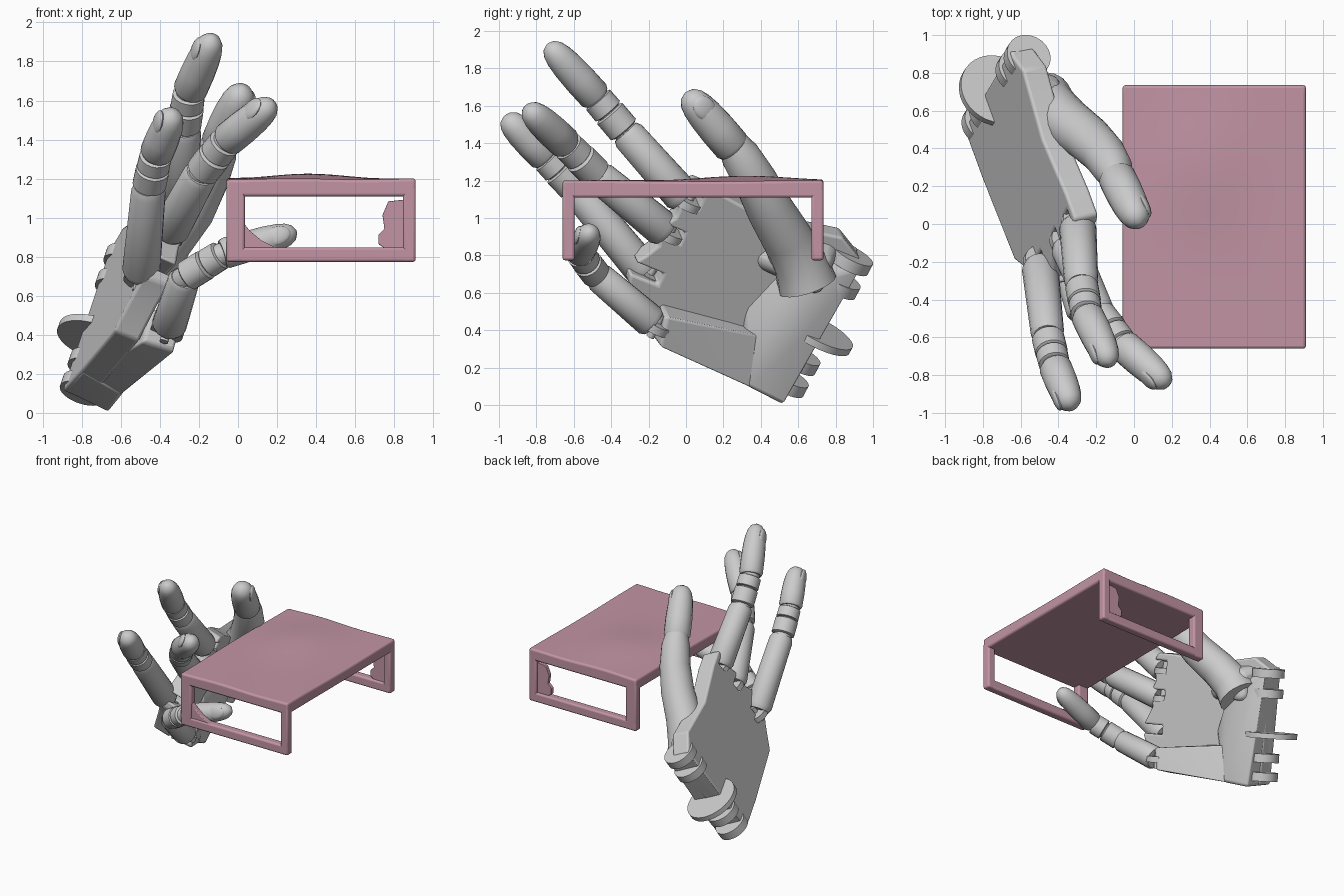
import bpy, bmesh, math
from mathutils import Vector, Matrix

if "Cube" in bpy.data.objects:
    bpy.data.objects.remove(bpy.data.objects["Cube"])

# Palm frame: U along the fingers, V across the palm, N out of the palm face
U = Vector((.321, -.879, .354)).normalized()
V = Vector((.29, .447, .846)).normalized()
N = V.cross(U)
O = Vector((-.9, .5, .1))
pink = bpy.data.materials.new("pink")
pink.diffuse_color = (.54, .30, .37, 1)
pink.use_nodes = True
pink.node_tree.nodes["Principled BSDF"].inputs["Base Color"].default_value = pink.diffuse_color


def loc(a, b, c):
    return O + U * a + V * b + N * c


def finish(name, bm, bevel=0, mat=None, angle=35):
    bmesh.ops.recalc_face_normals(bm, faces=bm.faces)
    me = bpy.data.meshes.new(name)
    bm.to_mesh(me)
    bm.free()
    ob = bpy.data.objects.new(name, me)
    bpy.context.collection.objects.link(ob)
    if mat:
        me.materials.append(mat)
    if bevel:
        m = ob.modifiers.new("bevel", 'BEVEL')
        m.width, m.segments, m.limit_method = bevel, 3, 'ANGLE'
    bpy.ops.object.select_all(action='DESELECT')
    ob.select_set(True)
    bpy.context.view_layer.objects.active = ob
    bpy.ops.object.shade_smooth_by_angle(angle=math.radians(angle))
    return ob


def hull(name, pts, bevel=.015, mat=None):
    bm = bmesh.new()
    for p in pts:
        bm.verts.new(p)
    r = bmesh.ops.convex_hull(bm, input=bm.verts[:])
    junk = {v for v in r["geom_interior"] + r["geom_unused"] if isinstance(v, bmesh.types.BMVert)}
    bmesh.ops.delete(bm, geom=list(junk), context='VERTS')
    bmesh.ops.dissolve_limit(bm, angle_limit=.02, verts=bm.verts[:], edges=bm.edges[:])
    return finish(name, bm, bevel, mat)


def prism(name, outline, offset, bevel=.012, mat=None):
    bm = bmesh.new()
    f = bm.faces.new([bm.verts.new(p) for p in outline])
    r = bmesh.ops.extrude_face_region(bm, geom=[f])
    bmesh.ops.translate(bm, vec=offset, verts=[v for v in r["geom"] if isinstance(v, bmesh.types.BMVert)])
    return finish(name, bm, bevel, mat)


def tube(name, pts, radii, seg=20):
    pts = [Vector(p) for p in pts]
    bm, rings = bmesh.new(), []
    for i, (p, r) in enumerate(zip(pts, radii)):
        d = (pts[min(i + 1, len(pts) - 1)] - pts[max(i - 1, 0)]).normalized()
        s = (V - d * V.dot(d)).normalized()
        t = d.cross(s)
        rings.append([bm.verts.new(p + (s * math.cos(k) + t * math.sin(k)) * r)
                      for k in (j * math.tau / seg for j in range(seg))])
    for a, b in zip(rings, rings[1:]):
        for j in range(seg):
            bm.faces.new((a[j], a[(j + 1) % seg], b[(j + 1) % seg], b[j]))
    bm.faces.new(rings[0])
    bm.faces.new(rings[-1])
    return finish(name, bm, angle=40)


def disc(name, centre, axis, r, depth):
    bm = bmesh.new()
    M = Matrix.Translation(centre) @ Vector(axis).to_track_quat('Z', 'Y').to_matrix().to_4x4()
    bmesh.ops.create_cone(bm, cap_ends=True, segments=32, radius1=r, radius2=r, depth=depth, matrix=M)
    return finish(name, bm)


def segment(name, p, q, r0, r1):
    p, q = Vector(p), Vector(q)
    tube(name, [p.lerp(q, t) for t in (0, .06, .5, .94, 1)],
         [r0 * .85, r0, (r0 + r1) / 2, r1, r1 * .85])


def fingertip(name, p, q, r, up):
    p, q = Vector(p), Vector(q)
    prof = ((0, .88), (.05, 1), (.35, 1), (.6, .95), (.76, .86), (.88, .72), (.96, .48), (1, .12))
    tube(name + "_tip", [p.lerp(q, t) for t, _ in prof], [r * k for _, k in prof])
    # nail plate
    d = (q - p).normalized()
    n = Vector(up)
    n = (n - d * n.dot(d)).normalized()
    R = Matrix((d, n.cross(d), n)).transposed().to_4x4()
    bm = bmesh.new()
    bmesh.ops.create_uvsphere(bm, u_segments=16, v_segments=10, radius=1,
                              matrix=Matrix.Translation(p.lerp(q, .72) + n * r * .66) @ R
                              @ Matrix.Diagonal((.075, r * .62, r * .26, 1)))
    finish(name + "_nail", bm)


# Fingers: knuckle, middle joint, end joint, tip, radius, nail direction
fingers = {
    "index_finger": ((-.30, .01, 1.07), (-.28, -.31, 1.43), (-.25, -.48, 1.63), (-.125, -.74, 1.915), .088, (-.3, -.5, .5)),
    "middle_finger": ((-.36, -.09, .90), (-.2, -.46, 1.20), (-.06, -.64, 1.38), (.18, -.85, 1.575), .088, (.1, -.6, .5)),
    "ring_finger": ((-.50, -.20, .67), (-.46, -.58, 1.13), (-.42, -.75, 1.31), (-.33, -.97, 1.53), .087, (-.2, -.6, .5)),
    "little_finger": ((-.36, -.16, .41), (-.29, -.47, .67), (-.08, -.57, .80), (.30, -.51, .915), .08, (.1, -1, .2)),
}
for name, (k, m, e, t, r, up) in fingers.items():
    k, m, e, t = map(Vector, (k, m, e, t))
    segment(name + "_proximal", k.lerp(m, .05), m.lerp(e, .08), r * 1.12, r * 1.02)
    segment(name + "_middle", m.lerp(e, .12), m.lerp(e, .6), r, r)
    segment(name + "_band", m.lerp(e, .62), m.lerp(e, .96), r * .97, r * .95)
    fingertip(name, e, t, r, up)
    tube(name + "_core", [k.lerp(m, .8), m, e, e.lerp(t, .2)], [r * .75] * 4)
    disc(name + "_hinge_tongue", k, V, .085, .045)
    disc(name + "_hinge_pin", k, V, .022, .14)

# Thumb
tube("thumb_base", [(-.48, .65, .63), (-.44, .61, .75), (-.36, .54, .88), (-.24, .45, 1.03),
                    (-.16, .37, 1.19), (-.11, .29, 1.32), (-.09, .24, 1.40)],
     [.16, .145, .135, .125, .115, .105, .08])
fingertip("thumb", (-.095, .255, 1.36), (.03, .0, 1.655), .1, (.7, -.1, .4))

# Palm plate with a slot at each knuckle
edge = [(0, 0), (.3, 0), (.8, .03), (.95, .17)]
for b, f in ((.34, 1.09), (.6, 1.04), (.82, 1.03)):
    edge += [(f - .02, b - .09), (f, b - .035), (.92, b - .035), (.92, b + .035), (f, b + .035), (f - .03, b + .09)]
edge += [(.85, .91), (.5, .87), (.12, .94), (-.03, .86)]
prism("palm_plate", [loc(a, b, 0) for a, b in edge], N * .14, .015)

# Heel of the palm, thumb mound and outer palm block
hull("palm_heel", [loc(*p) for p in ((0, 0, 0), (-.03, .88, 0), (.3, 0, 0), (.35, .88, 0),
                                     (.02, -.02, .26), (-.03, .84, .2), (.12, .3, .26), (.42, .35, .13),
                                     (.24, .0, .26), (.3, .6, .22))], .02)
hull("thumb_mound", [loc(*p) for p in ((.05, .55, .05), (.08, .91, .05), (.46, .86, .05), (.55, .6, .1),
                                       (.12, .62, .26), (.14, .84, .24), (.36, .83, .22), (.36, .66, .25))], .05)
hull("outer_palm_block", [loc(*p) for p in ((.15, 0, .02), (.15, .3, .02), (.2, .0, .25), (.3, .27, .2),
                                            (.82, .03, .16), (.86, .21, .13), (.82, .05, .33),
                                            (.86, .21, .31))], .02)

# Wrist hinge prongs and the large central disc
for b in (.06, .2, .68, .83):
    disc("wrist_prong", loc(.01, b, .1), V, .12, .065)
disc("wrist_disc", loc(-.03, .37, .08), V, .2, .04)

# Table top with a soft hump
X0, X1, Y0, Y1 = -.06, .91, -.66, .735
bm = bmesh.new()
n = 28
bmesh.ops.create_grid(bm, x_segments=n, y_segments=n, size=.5)
r = bmesh.ops.extrude_face_region(bm, geom=bm.faces[:])
top = {v for v in r["geom"] if isinstance(v, bmesh.types.BMVert)}
for v in bm.verts:
    x, y = v.co.x, v.co.y
    v.co = ((X0 + X1) / 2 + x * (X1 - X0), (Y0 + Y1) / 2 + y * (Y1 - Y0), 1.095)
    if v in top:
        hump = .025 * math.exp(-((v.co.x - .33) / .28) ** 2 - ((v.co.y - .3) / .33) ** 2)
        v.co.z = 1.185 + hump + .003 * math.sin(9 * x + 7 * y)
finish("table_top", bm, .015, pink)


# Open rectangular end frames
def box(name, x0, x1, y0, y1, z0, z1):
    hull(name, [(x, y, z) for x in (x0, x1) for y in (y0, y1) for z in (z0, z1)], .014, pink)


for side, y in (("front", Y0), ("back", Y1 - .065)):
    box(side + "_left_leg", X0, .035, y, y + .065, .76, 1.15)
    box(side + "_right_leg", X1 - .065, X1, y, y + .065, .76, 1.15)
    box(side + "_bottom_rail", X0, X1, y, y + .065, .76, .835)
prism("front_gusset", [(x, Y0 + .01, z) for x, z in ((.02, .97), (.06, .92), (.12, .87), (.2, .83), (.02, .8))],
      Vector((0, .04, 0)), .005, pink)
prism("back_web", [(x, Y1 - .05, z) for x, z in ((.86, 1.08), (.77, 1.07), (.74, 1.0), (.75, .93), (.72, .9),
                                                 (.72, .85), (.8, .8), (.86, .8))],
      Vector((0, .03, 0)), .004, pink)

# Settle the model on the ground
bpy.context.view_layer.update()
obs = [o for o in bpy.context.scene.objects if o.type == 'MESH']
low = min(v.co.z for o in obs for v in o.data.vertices)
for o in obs:
    o.location.z -= low
